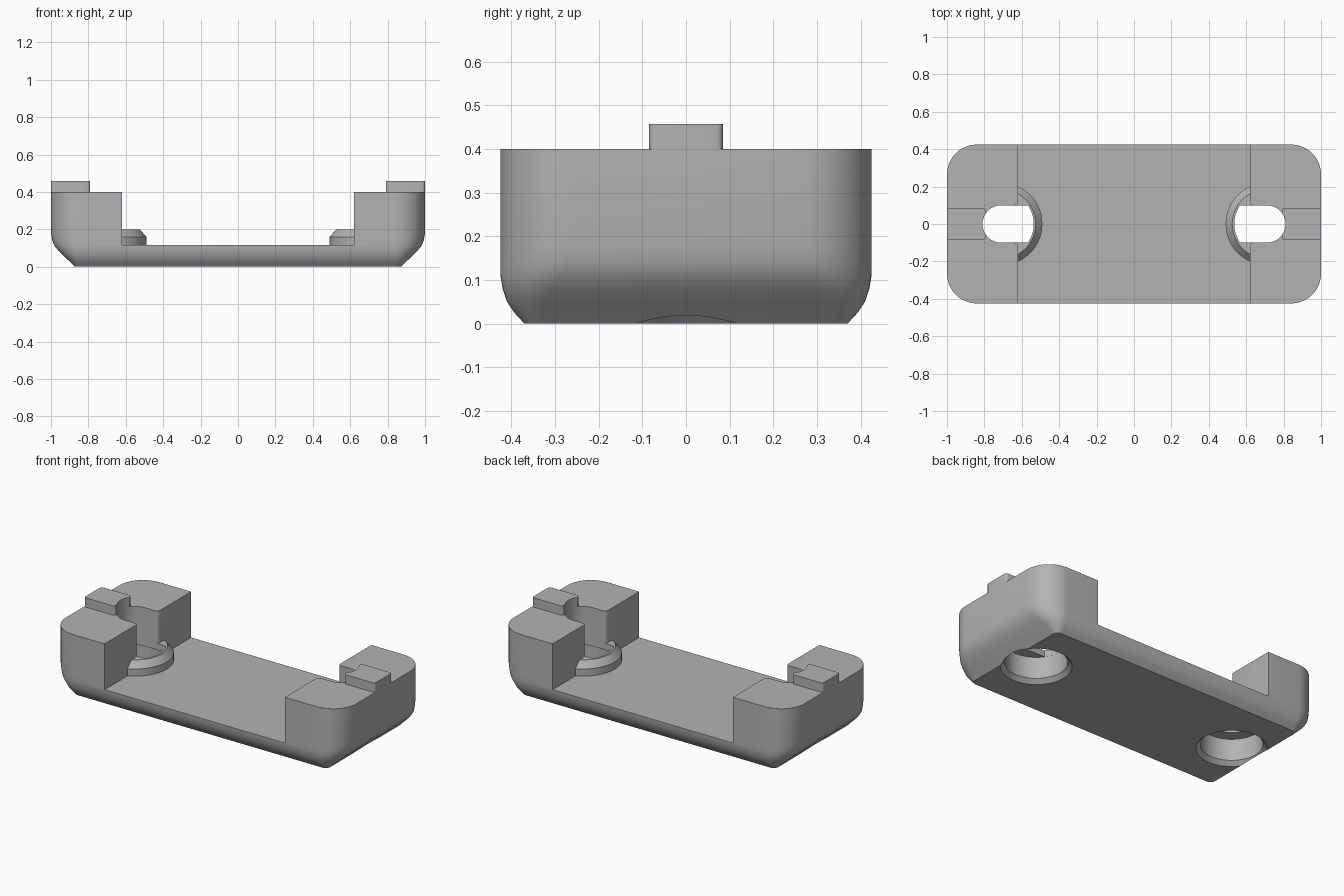
import bpy
import bmesh
from math import sin, cos, pi, asin, radians

cube = bpy.data.objects.get("Cube")
if cube:
    bpy.data.objects.remove(cube, do_unlink=True)

# Single grey material
grey = bpy.data.materials.new("plain_grey")
grey.use_nodes = True
colour = (0.45, 0.45, 0.45, 1)
grey.diffuse_color = colour
grey.node_tree.nodes["Principled BSDF"].inputs["Base Color"].default_value = colour


def arc(cx, cy, r, start, end, n):
    return [(cx + r * cos(start + (end - start) * i / n),
             cy + r * sin(start + (end - start) * i / n)) for i in range(n + 1)]


def rounded_rect(hx, hy, r, n=10, cx=0):
    pts = []
    for k, (sx, sy) in enumerate([(1, 1), (-1, 1), (-1, -1), (1, -1)]):
        pts += arc(cx + sx * (hx - r), sy * (hy - r), r, k * pi / 2, (k + 1) * pi / 2, n)
    return pts


def loft(name, sections):
    """Closed solid through (outline, height) sections."""
    bm = bmesh.new()
    rings = [[bm.verts.new((x, y, z)) for x, y in pts] for pts, z in sections]
    for low, high in zip(rings, rings[1:]):
        for i in range(len(low)):
            j = (i + 1) % len(low)
            bm.faces.new((low[i], low[j], high[j], high[i]))
    bm.faces.new(rings[0][::-1])
    bm.faces.new(rings[-1])
    bmesh.ops.recalc_face_normals(bm, faces=bm.faces)
    mesh = bpy.data.meshes.new(name)
    bm.to_mesh(mesh)
    bm.free()
    mesh.materials.append(grey)
    obj = bpy.data.objects.new(name, mesh)
    bpy.context.collection.objects.link(obj)
    return obj


def prism(name, pts, z0, z1):
    return loft(name, [(pts, z0), (pts, z1)])


def turned(name, cx, profile):
    return loft(name, [(arc(cx, 0, r, 0, 2 * pi, 64)[:-1], z) for r, z in profile])


def combine(base, tool, operation):
    mod = base.modifiers.new(operation, 'BOOLEAN')
    mod.operation = operation
    mod.solver = 'EXACT'
    mod.object = tool
    bpy.context.view_layer.objects.active = base
    bpy.ops.object.modifier_apply(modifier=mod.name)
    bpy.data.objects.remove(tool, do_unlink=True)


# Tray body: half length, half width, corner radius, height
levels = [(0.872, 0.37, 0.03, 0), (0.897, 0.393, 0.06, 0.025),
          (0.924, 0.41, 0.085, 0.05), (0.955, 0.42, 0.115, 0.08),
          (0.98, 0.425, 0.14, 0.11), (0.993, 0.425, 0.155, 0.14),
          (1, 0.425, 0.16, 0.18), (1, 0.425, 0.16, 0.4)]
body = loft("bracket_body", [(rounded_rect(hx, hy, r), z) for hx, hy, r, z in levels])

# Open middle between the two end blocks
inner = 0.62
combine(body, prism("middle_cut", [(-inner, -1), (inner, -1), (inner, 1), (-inner, 1)],
                    0.115, 1), 'DIFFERENCE')

centre, slot, bore = 0.71, 0.1, 0.175
for side in (-1, 1):
    def flip(pts):
        return [(side * x, y) for x, y in pts]

    # Raised round boss and top tab
    combine(body, turned("screw_boss", side * centre,
                         [(0.22, 0.08), (0.22, 0.16), (0.185, 0.2)]), 'UNION')
    combine(body, prism("top_tab", rounded_rect(0.105, 0.085, 0.015, 4, side * 0.895),
                        0.38, 0.458), 'UNION')

    # Countersunk bore from below
    combine(body, turned("bore_cut", side * centre,
                         [(0.225, -0.025), (bore, 0.025), (bore, 0.16)]), 'DIFFERENCE')

    # Slot from above, round at the outer end
    wall = bore - 0.001
    a = asin(slot / wall)
    outline = arc(centre, 0, slot, -pi / 2, pi / 2, 24) + arc(centre, 0, wall, pi - a, pi + a, 16)
    combine(body, prism("slot_cut", flip(outline), 0.1, 1), 'DIFFERENCE')

    # Rounded mouth of the slot
    r = 0.02
    mouth = [(inner - r, -slot - r)] + arc(inner + r, -slot - r, r, pi, pi / 2, 6)
    mouth += [(x, -y) for x, y in reversed(mouth)]
    combine(body, prism("mouth_cut", flip(mouth), 0.201, 1), 'DIFFERENCE')

# Smooth shading with sharp edges kept
bpy.ops.object.select_all(action='DESELECT')
body.select_set(True)
bpy.context.view_layer.objects.active = body
bpy.ops.object.shade_smooth_by_angle(angle=radians(30))
